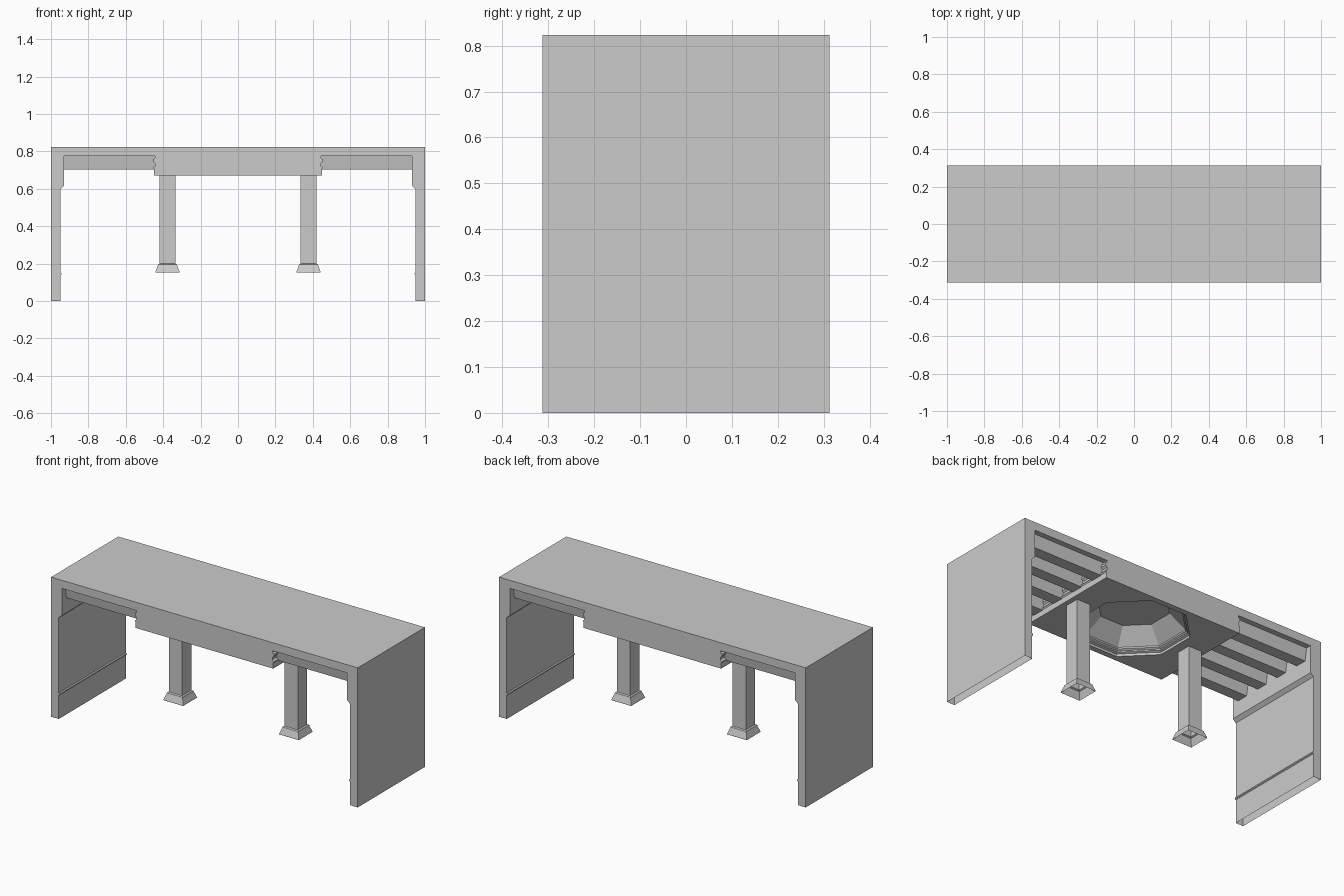
import bpy, bmesh, math

if "Cube" in bpy.data.objects:
    bpy.data.objects.remove(bpy.data.objects["Cube"])

HALF_Y = 0.313
TOP = 0.823


def make_object(name, bm):
    bmesh.ops.recalc_face_normals(bm, faces=bm.faces[:])
    mesh = bpy.data.meshes.new(name)
    bm.to_mesh(mesh)
    bm.free()
    ob = bpy.data.objects.new(name, mesh)
    bpy.context.collection.objects.link(ob)
    return ob


def extrude_profile(name, pts, axis, start, end):
    """Extrude a closed 2D outline along x or y; second coordinate is z."""
    bm = bmesh.new()

    def place(p, d):
        return (p[0], d, p[1]) if axis == 'y' else (d, p[0], p[1])
    a = [bm.verts.new(place(p, start)) for p in pts]
    b = [bm.verts.new(place(p, end)) for p in pts]
    n = len(pts)
    bm.faces.new(a)
    bm.faces.new(b[::-1])
    for i in range(n):
        j = (i + 1) % n
        bm.faces.new((a[i], a[j], b[j], b[i]))
    return make_object(name, bm)


def loft(name, profile, sides, cx=0, capped=False):
    """Stack polygon rings; profile is (distance to flat side, z)."""
    bm = bmesh.new()
    k = 1 / math.cos(math.pi / sides)
    rings = []
    for r, z in profile:
        rings.append([bm.verts.new((cx + r * k * math.cos((i + .5) * 2 * math.pi / sides),
                                    r * k * math.sin((i + .5) * 2 * math.pi / sides), z))
                      for i in range(sides)])
    for lo, hi in zip(rings, rings[1:]):
        for i in range(sides):
            j = (i + 1) % sides
            bm.faces.new((lo[i], lo[j], hi[j], hi[i]))
    if capped:
        bm.faces.new(rings[0][::-1])
        bm.faces.new(rings[-1])
    return make_object(name, bm)


# Hall shell: walls with trim and cornice, ceiling bays, lowered centre
half = [(1.0, TOP), (1.0, 0), (.95, 0), (.95, .138), (.944, .142), (.944, .149),
        (.95, .153), (.95, .597), (.93, .615), (.93, .775),
        (.443, .775), (.443, .765), (.454, .758), (.454, .745), (.443, .735),
        (.443, .722), (.454, .712), (.449, .705), (.449, .671)]
outline = half + [(-x, z) for x, z in reversed(half)]
shell = extrude_profile("hall_shell", outline, 'y', -HALF_Y, HALF_Y)

# Octagonal stepped ceiling recess
cutter = loft("recess_cutter", [(.28, .64), (.28, .685), (.268, .69), (.268, .697),
                                (.258, .703), (.258, .712), (.178, .795)], 8, capped=True)
mod = shell.modifiers.new("recess", 'BOOLEAN')
mod.object = cutter
mod.operation = 'DIFFERENCE'
mod.solver = 'EXACT'
bpy.context.view_layer.objects.active = shell
bpy.ops.object.modifier_apply(modifier="recess")
bpy.data.objects.remove(cutter, do_unlink=True)

# Walls are hollow and open underneath
bm = bmesh.new()
bm.from_mesh(shell.data)
under = [f for f in bm.faces if all(v.co.z < 1e-4 for v in f.verts)]
bmesh.ops.delete(bm, geom=under, context='FACES')
bm.to_mesh(shell.data)
bm.free()

for side, s in (("left", -1), ("right", 1)):
    # Tapered ceiling beams
    for i in range(4):
        y = (i - 1.5) * .157
        extrude_profile(f"{side}_ceiling_beam_{i + 1}",
                        [(y - .046, .775), (y - .034, .703), (y + .034, .703), (y + .046, .775)],
                        'x', s * .445, s * .93)
    # Square column with flared foot, open underneath
    loft(f"{side}_column", [(.064, .152), (.064, .156), (.053, .187), (.051, .195),
                            (.043, .199), (.043, .671)], 4, cx=s * .377)
